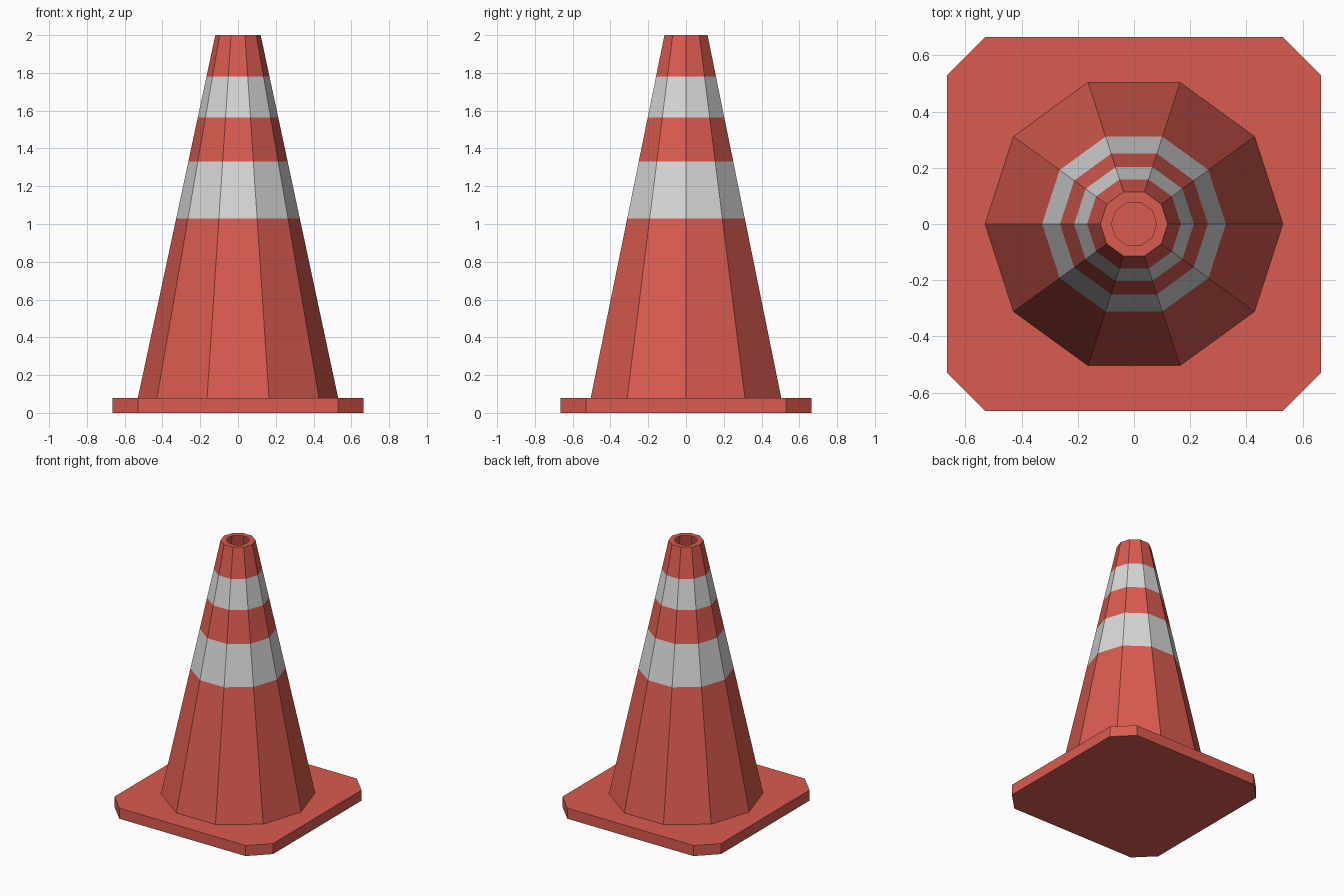
import bpy, bmesh, math

if "Cube" in bpy.data.objects:
    bpy.data.objects.remove(bpy.data.objects["Cube"])

def material(name, rgb):
    m = bpy.data.materials.new(name)
    m.diffuse_color = (*rgb, 1)
    m.use_nodes = True
    m.node_tree.nodes["Principled BSDF"].inputs["Base Color"].default_value = m.diffuse_color
    return m

RED = material("cone red", (0.70, 0.105, 0.078))
WHITE = material("stripe white", (0.68, 0.68, 0.68))

def finish(bm, name, mats):
    me = bpy.data.meshes.new(name)
    bm.to_mesh(me)
    bm.free()
    ob = bpy.data.objects.new(name, me)
    for m in mats:
        me.materials.append(m)
    bpy.context.collection.objects.link(ob)

# Square foot plate with clipped corners
bm = bmesh.new()
S, C, H = 0.665, 0.53, 0.08
outline = [(C, -S), (S, -C), (S, C), (C, S), (-C, S), (-S, C), (-S, -C), (-C, -S)]
low = [bm.verts.new((x, y, 0)) for x, y in outline]
high = [bm.verts.new((x, y, H)) for x, y in outline]
bm.faces.new(high)
bm.faces.new(low[::-1])
for i in range(8):
    j = (i + 1) % 8
    bm.faces.new((low[i], low[j], high[j], high[i]))
finish(bm, "foot_plate", [RED])

# Ten-sided hollow cone: rings at the stripe edges, then a flat rim round the hole
bm = bmesh.new()
SIDES, R0, R1, TOP = 10, 0.53, 0.12, 2.0
heights = [H, 1.03, 1.33, 1.565, 1.78, TOP]
profile = [(R0 + (R1 - R0) * (z - H) / (TOP - H), z) for z in heights] + [(0.08, TOP)]
rings = [[bm.verts.new((r * math.cos(a), r * math.sin(a), z))
          for a in (math.tau * i / SIDES for i in range(SIDES))] for r, z in profile]
for k in range(len(rings) - 1):
    for i in range(SIDES):
        j = (i + 1) % SIDES
        f = bm.faces.new((rings[k][i], rings[k][j], rings[k + 1][j], rings[k + 1][i]))
        f.material_index = 1 if k in (1, 3) else 0
finish(bm, "striped_cone", [RED, WHITE])
